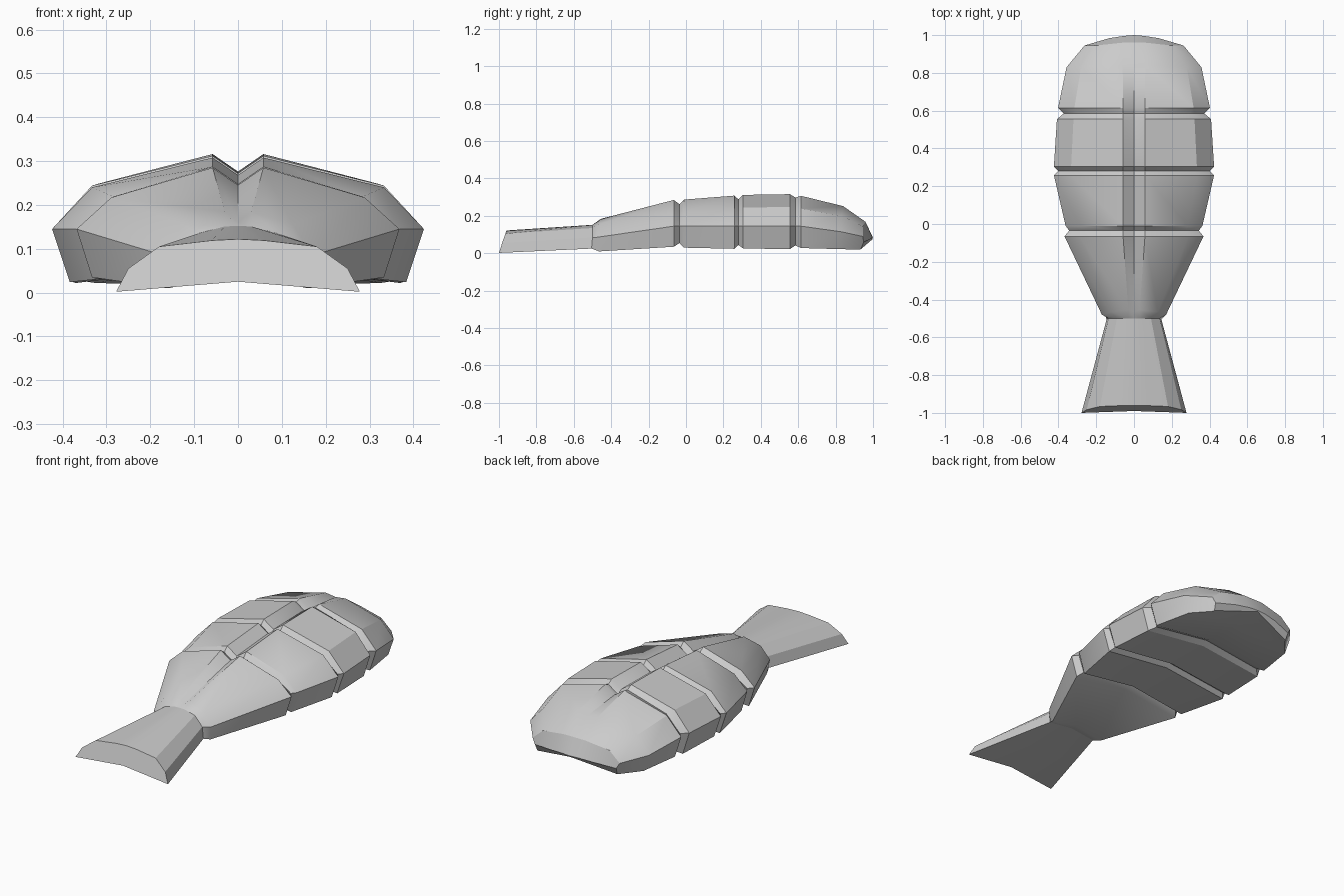
import bpy, bmesh


def ring(half):
    # mirror a half section (bottom centre ... top centre) into a closed loop
    return half + [(-x, y, z) for x, y, z in half[-2:0:-1]]


def plate(y, w, top, low, side=0.145):
    # half section of a shell plate: hollow belly, flat side, shoulder, ridge, centre crease
    return [(0, y, low + 0.045), (0.905 * w, y, low), (w, y, side),
            (0.785 * w, y, top - 0.068), (0.058, y, top), (0, y, top - 0.04)]


def loft(name, sections, cap_start, cap_end):
    bm = bmesh.new()
    loops = [[bm.verts.new(p) for p in ring(s)] for s in sections]
    n = len(loops[0])
    for a, b in zip(loops, loops[1:]):
        for i in range(n):
            j = (i + 1) % n
            if {i, j} & {0}:
                # belly stays flat in two halves
                bm.faces.new((a[i], a[j], b[j], b[i]))
            else:
                bm.faces.new((a[i], a[j], b[j], b[i]))
    if cap_start:
        bm.faces.new(loops[0])
    if cap_end:
        bm.faces.new(loops[-1])
    bmesh.ops.recalc_face_normals(bm, faces=bm.faces)
    me = bpy.data.meshes.new(name)
    bm.to_mesh(me)
    bm.free()
    ob = bpy.data.objects.new(name, me)
    bpy.context.collection.objects.link(ob)
    bpy.context.view_layer.objects.active = ob
    ob.select_set(True)
    bpy.ops.object.shade_smooth_by_angle(angle=0.55)
    ob.select_set(False)
    return ob


# narrow waist where the tail joins
waist = [(0, -0.5, 0.04), (0.145, -0.505, 0.025), (0.135, -0.5, 0.085),
         (0.09, -0.5, 0.135), (0.03, -0.5, 0.151), (0, -0.5, 0.152)]
hip = [(0, -0.465, 0.04), (0.16, -0.465, 0.01), (0.17, -0.48, 0.085),
       (0.125, -0.465, 0.155), (0.03, -0.455, 0.184), (0, -0.465, 0.16)]

# blunt rounded head
brow = [(0, 0.83, 0.075), (0.325, 0.83, 0.022), (0.357, 0.83, 0.115),
        (0.28, 0.83, 0.2), (0.06, 0.84, 0.252), (0, 0.84, 0.244)]
snout = [(0, 0.96, 0.077), (0.245, 0.925, 0.02), (0.262, 0.945, 0.09),
         (0.2, 0.945, 0.145), (0.06, 0.96, 0.168), (0, 0.96, 0.168)]
nose = [(0, 0.998, 0.076), (0.24, 0.935, 0.022), (0.245, 0.95, 0.06),
        (0.13, 0.984, 0.075), (0.05, 0.996, 0.082), (0, 1.0, 0.082)]

# segmented body with grooves between the plates
body = [waist, hip,
        plate(-0.065, 0.368, 0.285, 0.035),
        plate(-0.035, 0.343, 0.262, 0.055),
        plate(-0.01, 0.362, 0.287, 0.03),
        plate(0.258, 0.424, 0.308, 0.024),
        plate(0.281, 0.402, 0.288, 0.044),
        plate(0.305, 0.424, 0.312, 0.026),
        plate(0.555, 0.408, 0.316, 0.022),
        plate(0.585, 0.372, 0.298, 0.042),
        plate(0.615, 0.402, 0.307, 0.028),
        brow, snout, nose]
loft("segmented_body", body, False, True)

# flared tail with slanted end
tail_end = [(0, -0.99, 0.025), (0.278, -1.0, 0.002), (0.25, -0.983, 0.055),
            (0.18, -0.966, 0.105), (0.06, -0.961, 0.119), (0, -0.96, 0.122)]
loft("tail_fan", [tail_end, waist], True, False)
